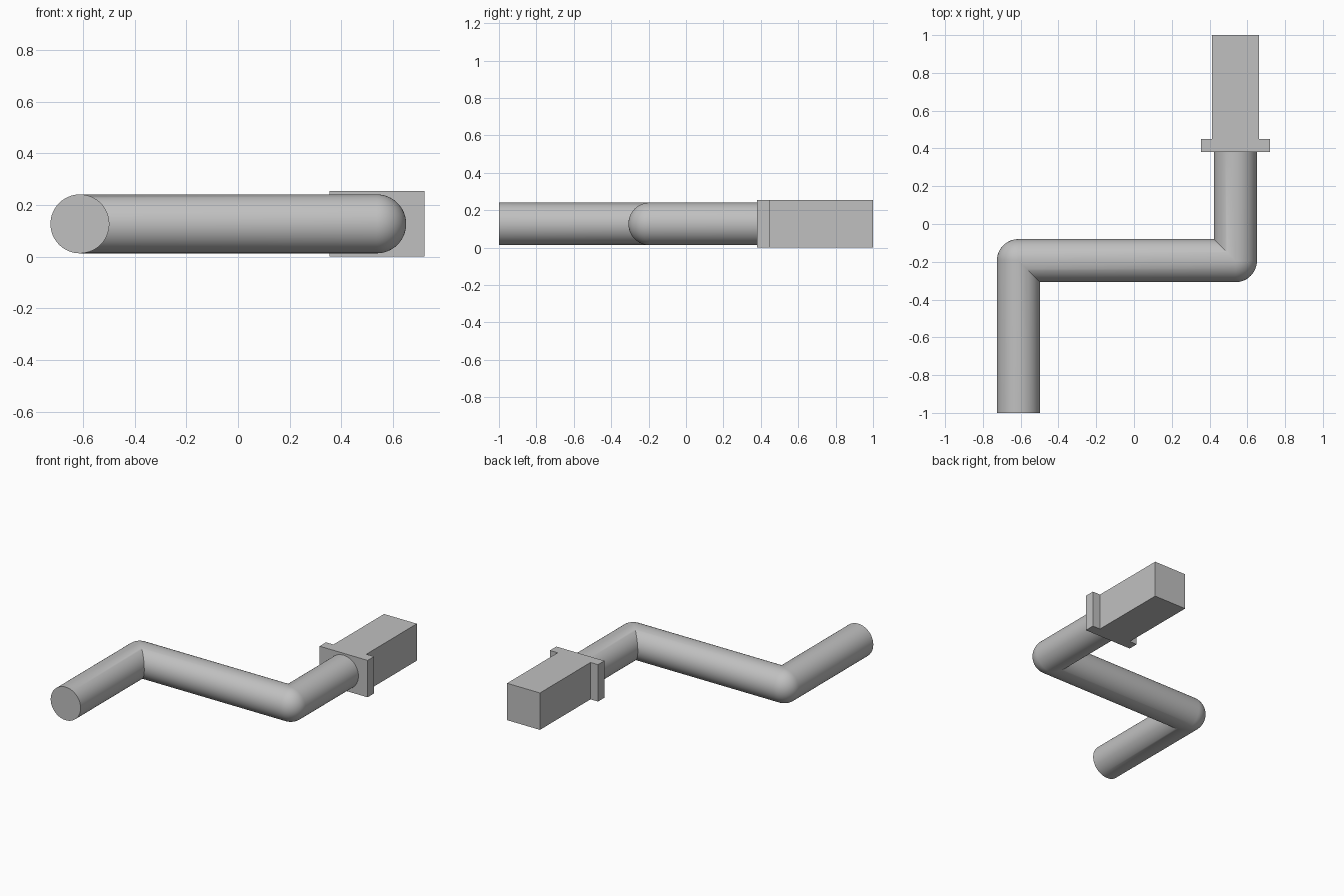
import bpy
import bmesh
from math import sin, cos, pi
from mathutils import Vector

cube = bpy.data.objects.get("Cube")
if cube:
    bpy.data.objects.remove(cube, do_unlink=True)

# One plain grey for every part
grey = bpy.data.materials.new("plain grey")
grey.use_nodes = True
grey.diffuse_color = (0.53, 0.53, 0.53, 1)
grey.node_tree.nodes["Principled BSDF"].inputs["Base Color"].default_value = grey.diffuse_color

RADIUS, SIDES, FAN = 0.114, 64, 12
AXIS_Z = 0.127


def add_object(name, bm):
    mesh = bpy.data.meshes.new(name)
    bmesh.ops.recalc_face_normals(bm, faces=bm.faces)
    bm.to_mesh(mesh)
    bm.free()
    mesh.materials.append(grey)
    obj = bpy.data.objects.new(name, mesh)
    bpy.context.collection.objects.link(obj)
    return obj


def box(name, low, high):
    low, high = Vector(low), Vector(high)
    bm = bmesh.new()
    bmesh.ops.create_cube(bm, size=1)
    for v in bm.verts:
        v.co = (low + high) / 2 + v.co * (high - low)
    return add_object(name, bm)


def ring(bm, place):
    """Ring of vertices; place() turns the sideways offset into a plan point."""
    verts = []
    for i in range(SIDES):
        a = 2 * pi * i / SIDES
        point = place(RADIUS * cos(a))
        verts.append(bm.verts.new(point + Vector((0, 0, RADIUS * sin(a)))))
    return verts


def right_of(d):
    return Vector((d.y, -d.x, 0))


def bent_rod(name, path):
    """Round rod with ball-shaped outer corners and mitred inner corners."""
    bm = bmesh.new()
    path = [Vector((x, y, AXIS_Z)) for x, y in path]
    dirs = [(b - a).normalized() for a, b in zip(path, path[1:])]
    rings = [ring(bm, lambda u: path[0] + u * right_of(dirs[0]))]
    for c, d1, d2 in zip(path[1:], dirs, dirs[1:]):
        turn = right_of(d1).dot(d2)
        for k in range(FAN + 1):
            a = pi / 2 * k / FAN

            def place(u):
                if turn * u > 0:
                    return c + turn * u * (d2 - d1)
                return c + turn * u * (cos(a) * d2 - sin(a) * d1)
            rings.append(ring(bm, place))
    rings.append(ring(bm, lambda u: path[-1] + u * right_of(dirs[-1])))
    for r1, r2 in zip(rings, rings[1:]):
        for i in range(SIDES):
            j = (i + 1) % SIDES
            bm.faces.new((r1[i], r1[j], r2[j], r2[i]))
    bm.faces.new(rings[0])
    bm.faces.new(rings[-1])
    bmesh.ops.remove_doubles(bm, verts=bm.verts, dist=0.0001)
    return add_object(name, bm)


# Crank rod, collar plate and square grip
rod = bent_rod("crank_rod", [(-0.612, -1), (-0.612, -0.194), (0.537, -0.194), (0.537, 0.4)])
box("collar_plate", (0.355, 0.38, 0), (0.721, 0.45, 0.254))
box("square_grip", (0.412, 0.45, 0), (0.662, 1, 0.254))

# Smooth the rod, keep its end caps and mitres sharp
bpy.ops.object.select_all(action="DESELECT")
rod.select_set(True)
bpy.context.view_layer.objects.active = rod
bpy.ops.object.shade_smooth_by_angle(angle=pi / 6)
